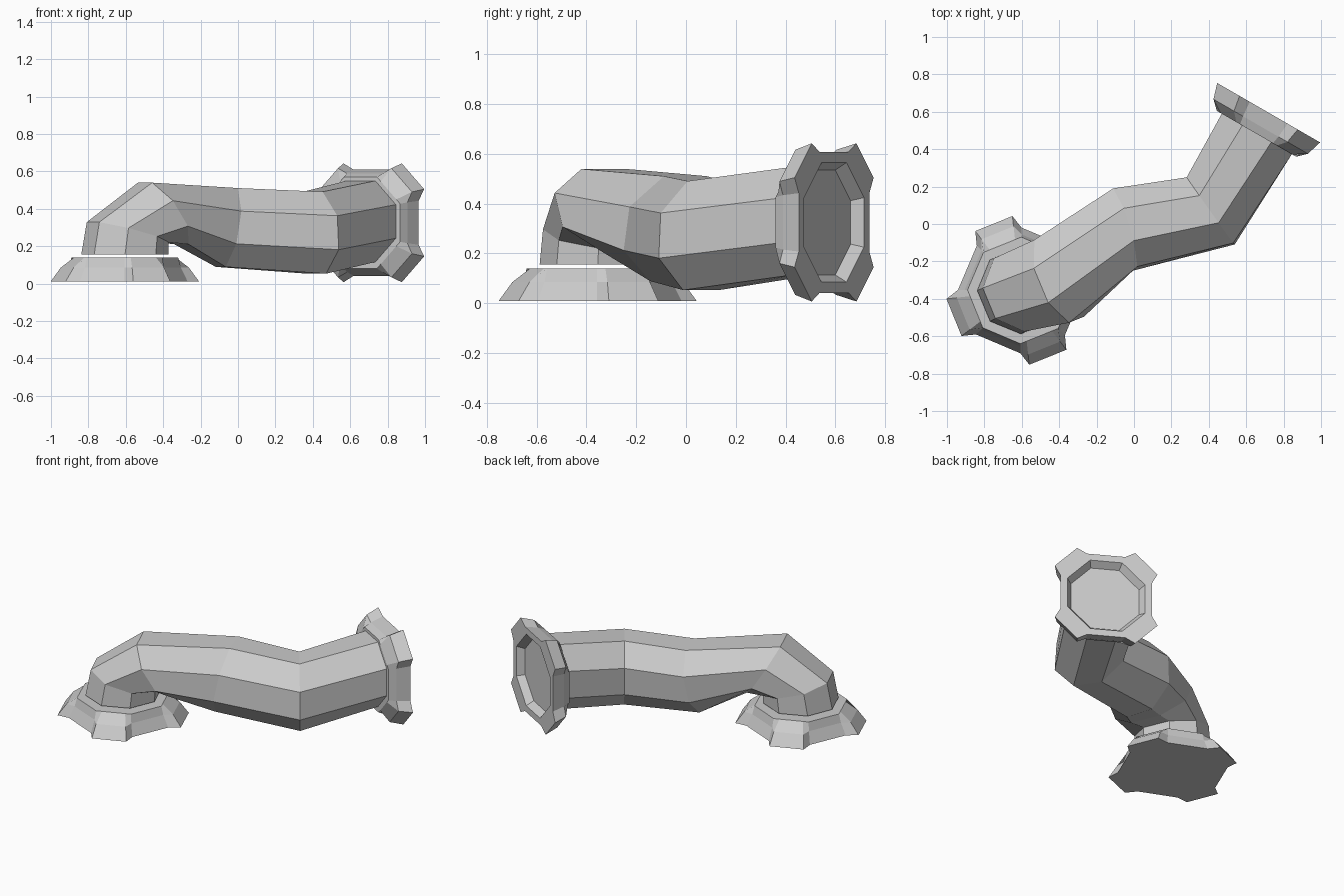
import bpy, bmesh
from math import sin, cos, tan, radians, pi
from mathutils import Vector, Matrix

if "Cube" in bpy.data.objects:
    bpy.data.objects.remove(bpy.data.objects["Cube"])


def loft(name, rings, matrix=Matrix()):
    """Skin a list of equal-length point rings, cap both ends."""
    bm = bmesh.new()
    rows = [[bm.verts.new(p) for p in ring] for ring in rings]
    n = len(rows[0])
    for a, b in zip(rows, rows[1:]):
        for i in range(n):
            j = (i + 1) % n
            bm.faces.new((a[i], a[j], b[j], b[i]))
    bm.faces.new(rows[0])
    bm.faces.new(rows[-1])
    bmesh.ops.recalc_face_normals(bm, faces=bm.faces)
    mesh = bpy.data.meshes.new(name)
    bm.to_mesh(mesh)
    bm.free()
    mesh.transform(matrix)
    obj = bpy.data.objects.new(name, mesh)
    bpy.context.collection.objects.link(obj)
    return obj


def lobed(z, lobe_r, notch_r):
    """16-point ring: four lobes on the diagonals with shallow notches between."""
    pts = []
    for k in range(4):
        for off, r in ((-22.5, notch_r), (-15.5, lobe_r), (15.5, lobe_r), (22.5, notch_r)):
            a = radians(45 + 90 * k + off)
            pts.append(Vector((r * cos(a), r * sin(a), z)))
    return pts


def octagon16(z, r):
    """Plain octagon with the same 16-point layout as the lobed ring."""
    return lobed(z, r * cos(pi / 8) / cos(radians(15.5)), r)


def pipe_ring(centre, lateral, up):
    c, l, u = Vector(centre), Vector(lateral), Vector(up)
    return [c + l * cos(a) + u * sin(a)
            for a in (pi / 8 + k * pi / 4 for k in range(8))]


# Base flange: solid four-lobed foot
base_m = Matrix.Translation((-0.605, -0.355, 0)) @ Matrix.Rotation(radians(67), 4, 'Z')
loft("base_flange", [lobed(0.01, 0.40, 0.336),
                     lobed(0.085, 0.345, 0.30),
                     octagon16(0.14, 0.285)], base_m)

# Bent octagonal pipe: centre, lateral half axis, up half axis for each mitre
loft("pipe", [pipe_ring(*r) for r in (
    ((-0.605, -0.355, 0.155), (0.09, -0.215, 0), (-0.215, -0.09, 0)),
    ((-0.59, -0.347, 0.275), (0.088, -0.212, 0), (-0.20, -0.083, 0.058)),
    ((-0.40, -0.29, 0.375), (0.10, -0.24, 0), (-0.105, -0.042, 0.178)),
    ((-0.06, -0.03, 0.30), (0.07, -0.226, 0), (0.035, 0.03, 0.228)),
    ((0.41, 0.07, 0.272), (0.135, -0.19, 0), (-0.01, 0.01, 0.237)),
    ((0.66, 0.487, 0.333), (0.203, -0.117, 0), (0, 0, 0.235)),
)])

# End flange: same shape turned sideways, with a recessed octagonal mouth
end_m = Matrix(((0.866, 0, -0.5, 0.72),
                (-0.5, 0, -0.866, 0.595),
                (0, 1, 0, 0.325),
                (0, 0, 0, 1)))
loft("end_flange", [octagon16(0.045, 0.228),
                    octagon16(0.0, 0.26),
                    lobed(0.0, 0.365, 0.307),
                    lobed(0.085, 0.335, 0.285),
                    octagon16(0.13, 0.265)], end_m)
